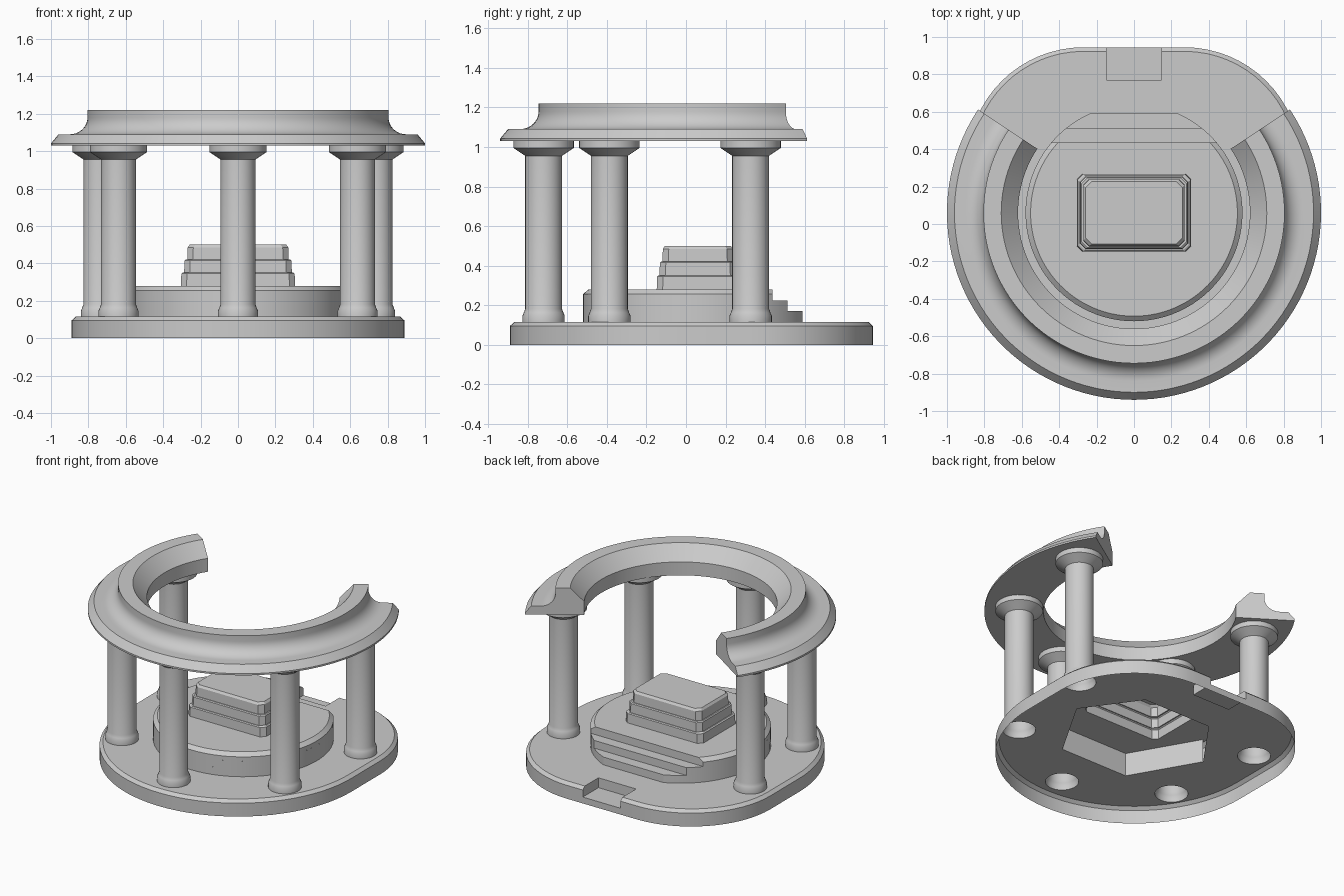
import bpy, bmesh
from math import sin, cos, pi, radians, asin

if "Cube" in bpy.data.objects:
    bpy.data.objects.remove(bpy.data.objects["Cube"])

CY = 0.06          # y centre of ring, columns, dais and altar
COL_R = 0.78
COL_ANGLES = [-200, -145, -90, -35, 20]


def finish(name, bm, smooth=True):
    bmesh.ops.remove_doubles(bm, verts=bm.verts, dist=0.0002)
    bmesh.ops.recalc_face_normals(bm, faces=bm.faces)
    me = bpy.data.meshes.new(name)
    bm.to_mesh(me)
    bm.free()
    ob = bpy.data.objects.new(name, me)
    bpy.context.collection.objects.link(ob)
    if smooth:
        bpy.ops.object.select_all(action='DESELECT')
        ob.select_set(True)
        bpy.context.view_layer.objects.active = ob
        bpy.ops.object.shade_smooth_by_angle(angle=radians(25))
    return ob


def face(bm, pts):
    return bm.faces.new([bm.verts.new(p) for p in pts])


def loft(bm, loops, closed=True, skip=lambda k, i: False):
    rows = [[bm.verts.new(p) for p in lp] for lp in loops]
    n = len(rows[0])
    for k in range(len(rows) - 1):
        for i in range(n if closed else n - 1):
            if not skip(k, i):
                j = (i + 1) % n
                bm.faces.new((rows[k][i], rows[k][j], rows[k + 1][j], rows[k + 1][i]))
    return rows


def sheet(bm, loops):
    """Flat face with holes: first loop is the outside."""
    edges = []
    for lp in loops:
        vs = [bm.verts.new(p) for p in lp]
        edges += [bm.edges.new((vs[i - 1], vs[i])) for i in range(len(vs))]
    bmesh.ops.triangle_fill(bm, use_beauty=True, use_dissolve=False, edges=edges)


def arc(cx, cy, r, a0, a1, n):
    return [(cx + r * cos(a0 + (a1 - a0) * i / n), cy + r * sin(a0 + (a1 - a0) * i / n))
            for i in range(n + 1)]


def at(pts, z):
    return [(x, y, z) for x, y in pts]


def circle(cx, cy, r, n):
    return arc(cx, cy, r, 0, 2 * pi, n)[:-1]


def column_centre(a):
    return COL_R * cos(radians(a)), CY + COL_R * sin(radians(a))


# Floor: hollow plate, round front, rounded back corners, notch in back edge
NW, NY, NZ, TOP = 0.148, 0.77, 0.045, 0.115


def floor_outline(d):
    right = arc(0.27, 0.325, 0.62 - d, 0, pi / 2, 16)
    left = arc(-0.27, 0.325, 0.62 - d, pi / 2, pi, 16)
    front = arc(0, 0, 0.89 - d, pi, 2 * pi, 40)
    return right + [(NW, 0.945 - d), (-NW, 0.945 - d)] + left + front


bm = bmesh.new()
outer, inner = floor_outline(0), floor_outline(0.022)
loft(bm, [at(outer, 0), at(outer, NZ), at(outer, 0.095), at(inner, TOP)],
     skip=lambda k, i: i == 17 and k > 0)
face(bm, [(NW, 0.945, NZ), (-NW, 0.945, NZ), (-NW, NY, NZ), (NW, NY, NZ)])
face(bm, [(NW, NY, NZ), (-NW, NY, NZ), (-NW, NY, TOP), (NW, NY, TOP)])
for x in (NW, -NW):
    face(bm, [(x, 0.945, NZ), (x, 0.945, 0.095), (x, 0.923, TOP), (x, NY, TOP), (x, NY, NZ)])
plan = inner[:18] + [(NW, NY), (-NW, NY)] + inner[18:]
hexagon = [(x, min(y, 0.43)) for x, y in circle(0, CY, 0.53, 6)]
holes = [at(circle(*column_centre(a), 0.107, 32), TOP) for a in COL_ANGLES]
sheet(bm, [at(plan, TOP), at(hexagon, TOP)] + holes)
finish("floor_plate", bm)

# Altar cross-section: rectangle with cut corners
def altar_loop(hx, hy, z, c=0.03):
    pts = [(hx, hy - c), (hx - c, hy), (c - hx, hy), (-hx, hy - c),
           (-hx, c - hy), (c - hx, -hy), (hx - c, -hy), (hx, c - hy)]
    return [(x, y + CY, z) for x, y in pts]


# Dais: round drum with two steps cut into the back
def cut_circle(r, ymax, n=64):
    a = asin((ymax - CY) / r)
    return arc(0, CY, r, pi - a, 2 * pi + a, n)


R = 0.58
bm = bmesh.new()
levels = [(0.59, 0.115, 0.17), (0.513, 0.17, 0.225), (0.437, 0.225, 0.256)]
for k, (y, z0, z1) in enumerate(levels):
    loops = [at(cut_circle(R, y), z0), at(cut_circle(R, y), z1)]
    if k == 2:
        loops.append(at(cut_circle(0.553, y), 0.28))
    else:
        lo = asin((levels[k + 1][0] - CY) / R)
        side = arc(0, CY, R, lo, asin((y - CY) / R), 6)
        face(bm, at(side + [(-px, py) for px, py in reversed(side)], z1))
    loft(bm, loops)
sheet(bm, [at(cut_circle(0.553, 0.437), 0.28), altar_loop(0.305, 0.208, 0.28)])
finish("dais", bm)

# Inner wall under the dais
bm = bmesh.new()
loft(bm, [at(hexagon[3:] + hexagon[:1], TOP), at(hexagon[3:] + hexagon[:1], 0.28)], closed=False)
finish("dais_inner_wall", bm, False)

# Altar: three tapering tiers
bm = bmesh.new()
tiers = [(0.305, 0.208, 0.28), (0.303, 0.206, 0.345), (0.295, 0.2, 0.351),
         (0.288, 0.194, 0.351), (0.286, 0.192, 0.415), (0.28, 0.186, 0.421),
         (0.271, 0.179, 0.421), (0.269, 0.177, 0.485), (0.258, 0.166, 0.5)]
rows = loft(bm, [altar_loop(*t) for t in tiers])
bm.faces.new(rows[-1])
finish("altar", bm, False)

# Columns: turned profile, radius and height
column = [(0.107, TOP), (0.107, 0.146), (0.1, 0.163), (0.093, 0.182), (0.093, 0.955),
          (0.1, 0.96), (0.153, 0.995), (0.153, 1.03)]
for n, a in enumerate(COL_ANGLES):
    bm = bmesh.new()
    loft(bm, [at(circle(*column_centre(a), r, 32), z) for r, z in column])
    finish(f"column_{n + 1}", bm)

# Broken ring: moulding swept around the columns, open at the back
cove = [(0.90 - 0.095 * sin(t * pi / 20), 1.18 - 0.09 * cos(t * pi / 20)) for t in range(11)]
profile = [(0.62, 1.03), (1.0, 1.03), (1.0, 1.042), (0.96, 1.09)] + cove + \
          [(0.805, 1.22), (0.71, 1.22), (0.62, 1.125)]
bm = bmesh.new()
loops, steps = [], 80
for i in range(steps + 1):
    a = radians(146.5 + 247 * i / steps)
    loops.append([(r * cos(a), CY + r * sin(a), z) for r, z in profile])
rows = loft(bm, loops)
bm.faces.new(rows[0])
bm.faces.new(rows[-1])
finish("broken_ring", bm)
